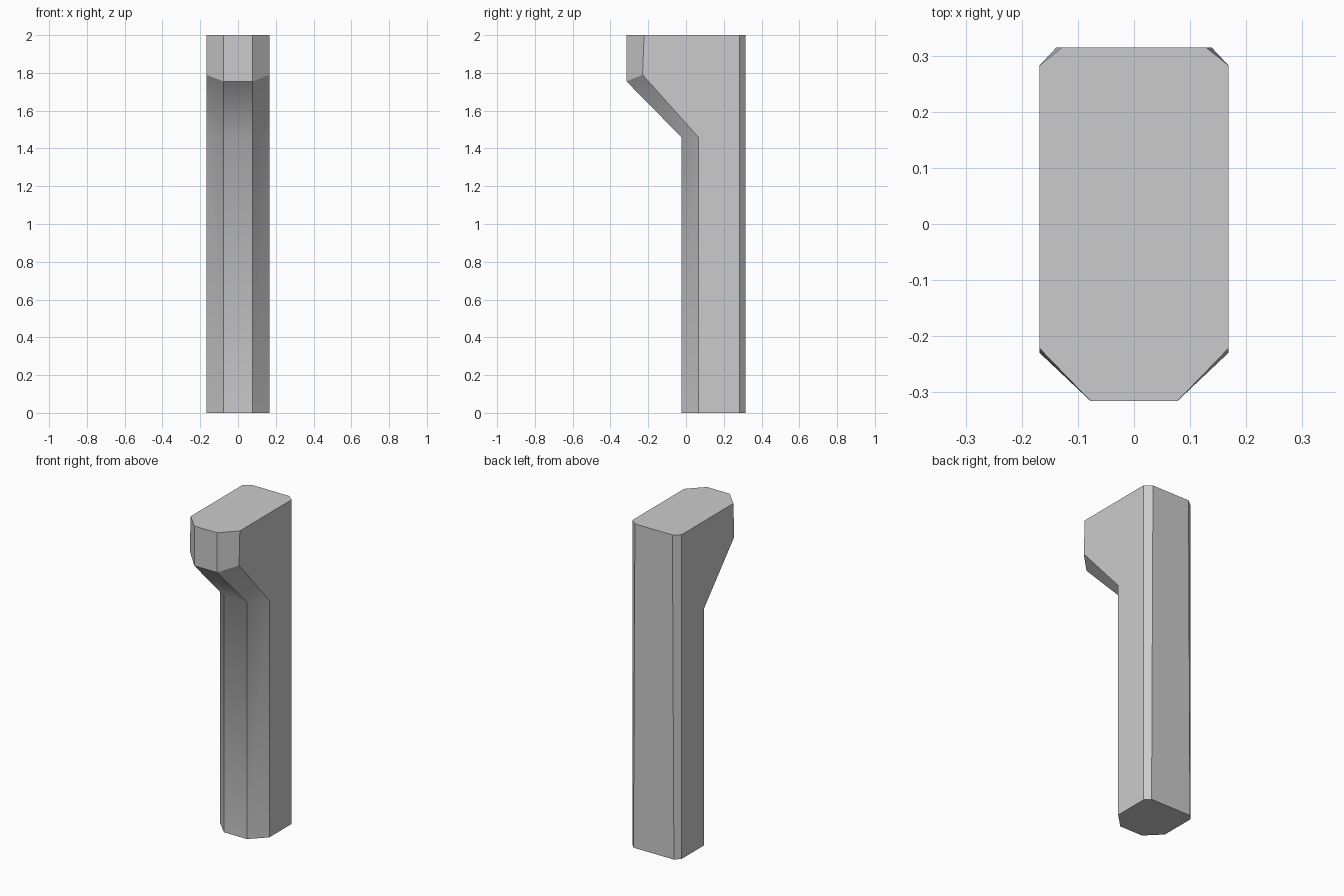
import bpy, bmesh

if "Cube" in bpy.data.objects:
    bpy.data.objects.remove(bpy.data.objects["Cube"])

HALF_W, FRONT_W, BACK = 0.168, 0.078, 0.315
# Front profile, bottom to top: flat face (y, z), then chamfer edge (y, z)
front = [(-0.025, 0.0), (-0.025, 1.46), (-0.315, 1.755), (-0.315, 2.0)]
edge = [(0.065, 0.0), (0.065, 1.46), (-0.23, 1.79), (-0.222, 2.0)]
# Back corner: (half width of back face, z)
back = [(0.138, 0.0), (0.128, 2.0)]

bm = bmesh.new()


def side_points(s):
    """Vertex columns for one side, s = -1 left or +1 right."""
    f = [bm.verts.new((s * FRONT_W, y, z)) for y, z in front]
    e = [bm.verts.new((s * HALF_W, y, z)) for y, z in edge]
    c = [bm.verts.new((s * HALF_W, 0.283, z)) for _, z in back]
    b = [bm.verts.new((s * x, BACK, z)) for x, z in back]
    return f, e, c, b


left, right = side_points(-1), side_points(1)


def strip(a, b):
    for i in range(len(a) - 1):
        bm.faces.new((a[i], b[i], b[i + 1], a[i + 1]))


# Front and back chamfers and flat side panel of each side
for f, e, c, b in (left, right):
    strip(f, e)
    strip(c, b)
    bm.faces.new(e + c[::-1])

# Front face, back face, bottom and top caps
strip(left[0], right[0])
strip(left[3], right[3])
for k in (0, -1):
    bm.faces.new([col[k] for col in left] + [col[k] for col in right[::-1]])

bmesh.ops.recalc_face_normals(bm, faces=bm.faces)

# Crisp edges everywhere except the softly shaded bend under the bracket head
for f in bm.faces:
    f.smooth = True
for ed in bm.edges:
    ed.smooth = all(abs(v.co.z - 1.46) < 1e-4 for v in ed.verts)

mesh = bpy.data.meshes.new("bracket_post")
bm.to_mesh(mesh)
bm.free()
post = bpy.data.objects.new("bracket_post", mesh)
bpy.context.collection.objects.link(post)
